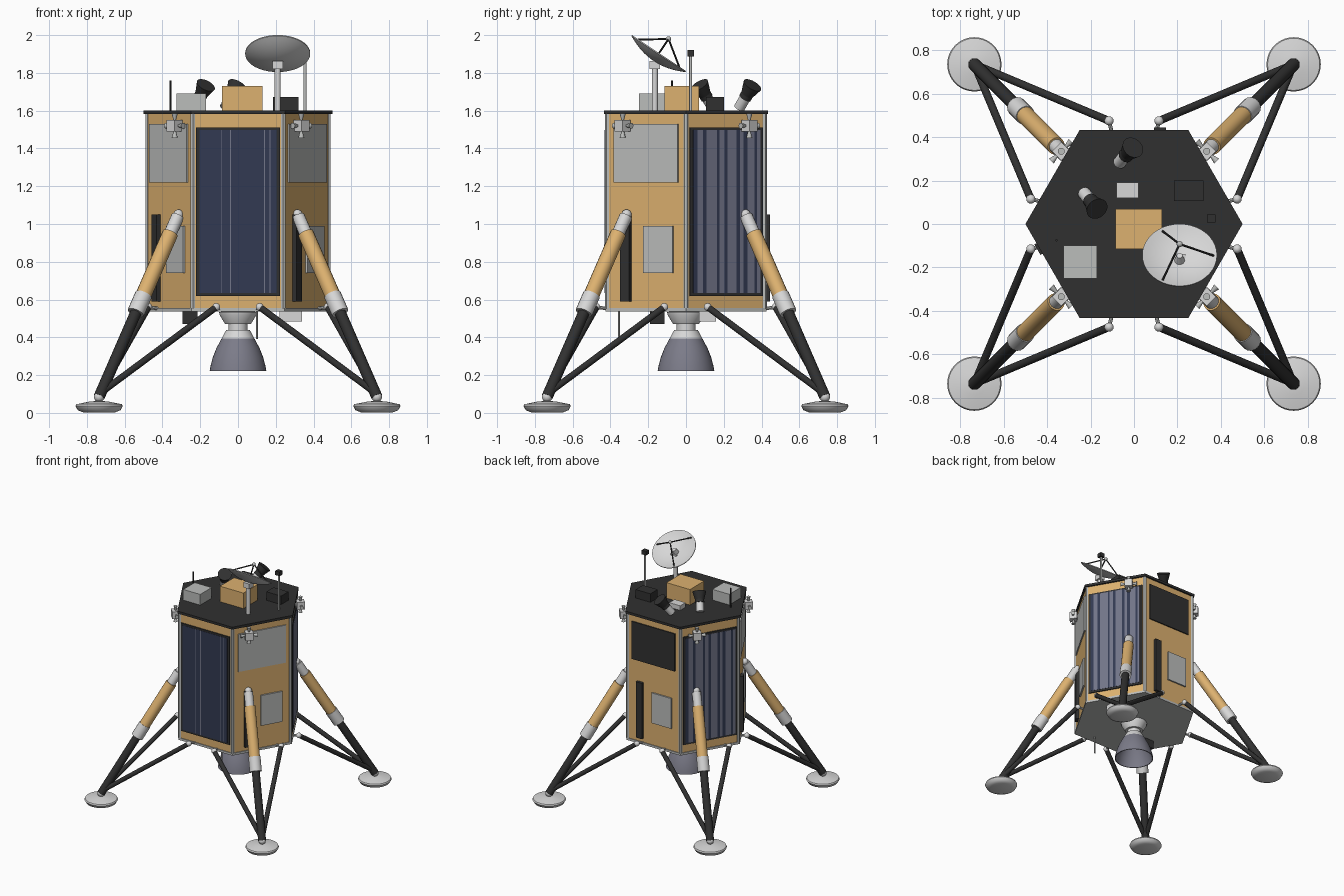
import bpy, bmesh, math
from mathutils import Vector, Matrix

if "Cube" in bpy.data.objects:
    bpy.data.objects.remove(bpy.data.objects["Cube"])


def mat(name, r, g, b):
    m = bpy.data.materials.new(name)
    m.diffuse_color = (r, g, b, 1)
    m.use_nodes = True
    m.node_tree.nodes["Principled BSDF"].inputs["Base Color"].default_value = m.diffuse_color
    return m


GOLD = mat("gold_foil", 0.72, 0.44, 0.16)
BLACK = mat("black", 0.03, 0.03, 0.03)
WHITE = mat("white", 0.68, 0.68, 0.68)
SILVER = mat("silver", 0.50, 0.51, 0.50)
ENGINE = mat("engine_grey", 0.20, 0.20, 0.25)
NAVY = mat("cell_navy", 0.032, 0.042, 0.085)
SLATE = mat("cell_slate", 0.17, 0.18, 0.25)


def finish(bm, name, mats, smooth=False):
    bmesh.ops.recalc_face_normals(bm, faces=bm.faces[:])
    me = bpy.data.meshes.new(name)
    bm.to_mesh(me)
    bm.free()
    for m in mats if isinstance(mats, list) else [mats]:
        me.materials.append(m)
    ob = bpy.data.objects.new(name, me)
    bpy.context.collection.objects.link(ob)
    if smooth:
        bpy.ops.object.select_all(action='DESELECT')
        ob.select_set(True)
        bpy.context.view_layer.objects.active = ob
        bpy.ops.object.shade_smooth_by_angle(angle=math.radians(40))
    return ob


def box(name, lo, hi, m, frame=Matrix()):
    bm = bmesh.new()
    lo, hi = Vector(lo), Vector(hi)
    bmesh.ops.create_cube(bm, size=1, matrix=frame @ Matrix.Translation((lo + hi) / 2)
                          @ Matrix.Diagonal((*(hi - lo), 1)))
    return finish(bm, name, m)


def rod(name, a, b, r1, m, r2=None, n=16):
    a, b = Vector(a), Vector(b)
    d = b - a
    bm = bmesh.new()
    bmesh.ops.create_cone(bm, cap_ends=True, segments=n, radius1=r1, radius2=r1 if r2 is None else r2,
                          depth=d.length, matrix=Matrix.Translation((a + b) / 2)
                          @ d.to_track_quat('Z', 'Y').to_matrix().to_4x4())
    return finish(bm, name, m, True)


def ball(name, c, r, m):
    bm = bmesh.new()
    bmesh.ops.create_uvsphere(bm, u_segments=16, v_segments=10, radius=r, matrix=Matrix.Translation(c))
    return finish(bm, name, m, True)


def lathe(name, prof, m, frame=Matrix(), n=40):
    bm = bmesh.new()
    vs = [bm.verts.new((r, 0, z)) for r, z in prof]
    es = [bm.edges.new(p) for p in zip(vs, vs[1:])]
    bmesh.ops.spin(bm, geom=vs + es, cent=(0, 0, 0), axis=(0, 0, 1), angle=math.tau, steps=n)
    bmesh.ops.remove_doubles(bm, verts=bm.verts[:], dist=1e-5)
    bm.transform(frame)
    return finish(bm, name, m, True)


def hexagon(name, r, z0, z1, m):
    bm = bmesh.new()
    vs = [bm.verts.new((r * math.cos(math.radians(60 * i)), r * math.sin(math.radians(60 * i)), z0))
          for i in range(6)]
    f = bm.faces.new(vs)
    top = bmesh.ops.extrude_face_region(bm, geom=[f])["geom"]
    bm.faces.new(vs) if not f.is_valid else None
    bmesh.ops.translate(bm, vec=(0, 0, z1 - z0), verts=[v for v in top if isinstance(v, bmesh.types.BMVert)])
    return finish(bm, name, m)


# Hexagonal body with decks and corner trim
R = 0.485
APO = R * math.cos(math.pi / 6)
hexagon("body", R, 0.55, 1.59, GOLD)
hexagon("top_deck", 0.50, 1.582, 1.602, BLACK)
hexagon("bottom_plate", 0.492, 0.538, 0.556, SILVER)
for i in range(6):
    a = math.radians(60 * i)
    x, y = 0.478 * math.cos(a), 0.478 * math.sin(a)
    rod("corner_trim", (x, y, 0.55), (x, y, 1.585), 0.014, SILVER, n=6)


def side(deg):
    """Frame on a body side: x runs right, y runs outward, z up."""
    a = math.radians(deg)
    n = Vector((math.cos(a), math.sin(a), 0))
    r = Vector((-n.y, n.x, 0))
    f = Matrix((r, n, Vector((0, 0, 1)))).transposed().to_4x4()
    return Matrix.Translation(n * APO) @ f


# Solar panels on alternate sides: black frame, cells in vertical strips
WIDE = [-.205, -.18, -.145, -.125, -.06, -.045, -.015, .005, .06, .08, .10, .125, .17, .185, .205]
THIN = [-.205, -.088, -.084, -.042, -.036, .138, .142, .168, .172, .205]
for deg, edges in ((270, THIN), (30, WIDE), (150, WIDE)):
    fr = side(deg)
    box("solar_frame", (-.222, -.01, .62), (.222, .009, 1.51), BLACK, fr)
    bm = bmesh.new()
    cols = [[bm.verts.new(fr @ Vector((u, .012, z))) for z in (.635, 1.497)] for u in edges]
    for i, (p, q) in enumerate(zip(cols, cols[1:])):
        bm.faces.new((p[0], p[1], q[1], q[0])).material_index = i % 2
    ob = finish(bm, "solar_cells", [NAVY, SLATE])
    ob.modifiers.new("thickness", 'SOLIDIFY').thickness = 0.002
    ob.modifiers["thickness"].offset = 0

# Equipment panels on the other sides
for deg, upper in ((210, SILVER), (330, SILVER), (90, BLACK)):
    fr = side(deg)
    box("radiator_panel", (-.197, -.01, 1.22), (.197, .009, 1.53), upper, fr)
    box("access_hatch", (-.012, -.01, .74), (.166, .012, .99), SILVER, fr)
    box("side_rail", (-.148, -.01, .59), (-.092, .024, 1.05), BLACK, fr)

# Four landing legs and attitude thrusters
PAD = [(0, .003), (.085, .003), (.113, .014), (.125, .036), (.12, .046), (.05, .06), (0, .064)]
for sx in (-1, 1):
    for sy in (-1, 1):
        def P(x, y, z):
            return Vector((sx * x, sy * y, z))
        top, foot = P(.315, .315, 1.05), P(.735, .735, .085)

        def at(z):
            return top.lerp(foot, (1.05 - z) / .965)
        ball("leg_top_joint", top, .027, WHITE)
        rod("leg_upper_sleeve", at(1.04), at(.94), .034, WHITE)
        rod("leg_foil_tube", at(.95), at(.62), .042, GOLD)
        rod("leg_lower_collar", at(.625), at(.53), .046, WHITE)
        rod("leg_piston", at(.54), foot, .03, BLACK)
        ball("ankle_joint", foot, .028, WHITE)
        lathe("foot_pad", PAD, WHITE, Matrix.Translation((foot.x, foot.y, 0)))
        for end in (P(.115, .475, .56), P(.475, .115, .56)):
            rod("side_strut", end, foot + Vector((0, 0, .015)), .018, BLACK, n=12)
            ball("strut_joint", end, .021, WHITE)
            rod("strut_bracket", end, Vector((end.x * .88, end.y * .88, .552)), .009, SILVER, n=8)
        c = P(.335, .335, 1.52)
        fr = Matrix.Translation(c) @ Matrix.Rotation(math.pi / 4, 4, 'Z')
        box("thruster_block", (-.03, -.03, -.03), (.03, .03, .03), WHITE, fr)
        rod("thruster_mount", P(.28, .28, 1.52), c, .015, WHITE, n=8)
        t = Vector((sx, -sy, 0)).normalized()
        for d in (t, -t, Vector((0, 0, 1)), Vector((0, 0, -1))):
            rod("thruster_nozzle", c + d * .026, c + d * .064, .006, SILVER, .016, 12)

# Main engine
lathe("engine_mount", [(0, .54), (.1, .535), (.098, .52), (.068, .47), (.05, .47), (.05, .44),
                       (.062, .44), (.086, .395), (0, .395)], WHITE)
lathe("engine_bell", [(.07, .40), (.086, .395), (.113, .345), (.133, .295), (.145, .25), (.15, .222),
                      (.144, .222), (.127, .295), (.08, .385), (0, .39)], ENGINE)

# Equipment below the body
box("lower_black_box", (-.295, -.19, .47), (-.215, -.115, .54), BLACK)
box("lower_white_box", (.22, .07, .485), (.34, .16, .54), WHITE)
rod("lower_probe", (.1, -.355, .39), (.1, -.355, .54), .006, SILVER, n=8)

# Boxes on the top deck
box("foil_box", (-.085, -.115, 1.6), (.13, .07, 1.73), GOLD)
box("instrument_box", (-.325, -.25, 1.6), (-.17, -.1, 1.69), SILVER)
box("small_white_box", (-.08, .12, 1.6), (.02, .19, 1.64), WHITE)
box("black_box", (.185, .105, 1.6), (.32, .2, 1.672), BLACK)
rod("whip_antenna", (-.357, -.075, 1.6), (-.357, -.075, 1.76), .005, BLACK, n=8)
rod("camera_mast", (.355, .025, 1.6), (.355, .025, 1.89), .008, SILVER, n=10)
box("mast_camera", (.335, .007, 1.888), (.375, .043, 1.922), BLACK)

# Two tilted star trackers
for a, b in (((-.068, .282, 1.615), (-.005, .352, 1.735)), ((-.23, .143, 1.615), (-.17, .07, 1.735))):
    a, b = Vector(a), Vector(b)
    rod("tracker_body", a, a.lerp(b, .5), .03, WHITE)
    rod("tracker_neck", a.lerp(b, .45), a.lerp(b, .62), .034, BLACK)
    rod("tracker_hood", a.lerp(b, .6), b, .034, BLACK, .052, 24)

# Dish antenna with mast, feed and tripod
rod("dish_mast", (.21, -.165, 1.6), (.21, -.165, 1.83), .016, WHITE)
box("dish_gimbal", (.183, -.192, 1.82), (.237, -.138, 1.862), WHITE)
tilt = Matrix.Translation((.21, -.1425, 1.905)) @ Matrix.Rotation(-math.atan2(.555, .83), 4, 'X')
rim, depth = .172, .045
bowl = [(rim * i / 8, depth * ((i / 8) ** 2 - 1)) for i in range(9)]
lathe("dish", bowl + [(r, z - .006) for r, z in reversed(bowl)], WHITE, tilt)
apex = tilt @ Vector((0, 0, .09))
ball("dish_feed", apex, .014, SILVER)
rod("dish_feed_horn", tilt @ Vector((0, 0, -.045)), tilt @ Vector((0, 0, -.005)), .024, WHITE, .014)
for k in range(3):
    p = math.radians(120 * k)
    rod("dish_tripod", tilt @ Vector((.157 * math.cos(p), .157 * math.sin(p), -.006)), apex, .005, BLACK, n=8)
